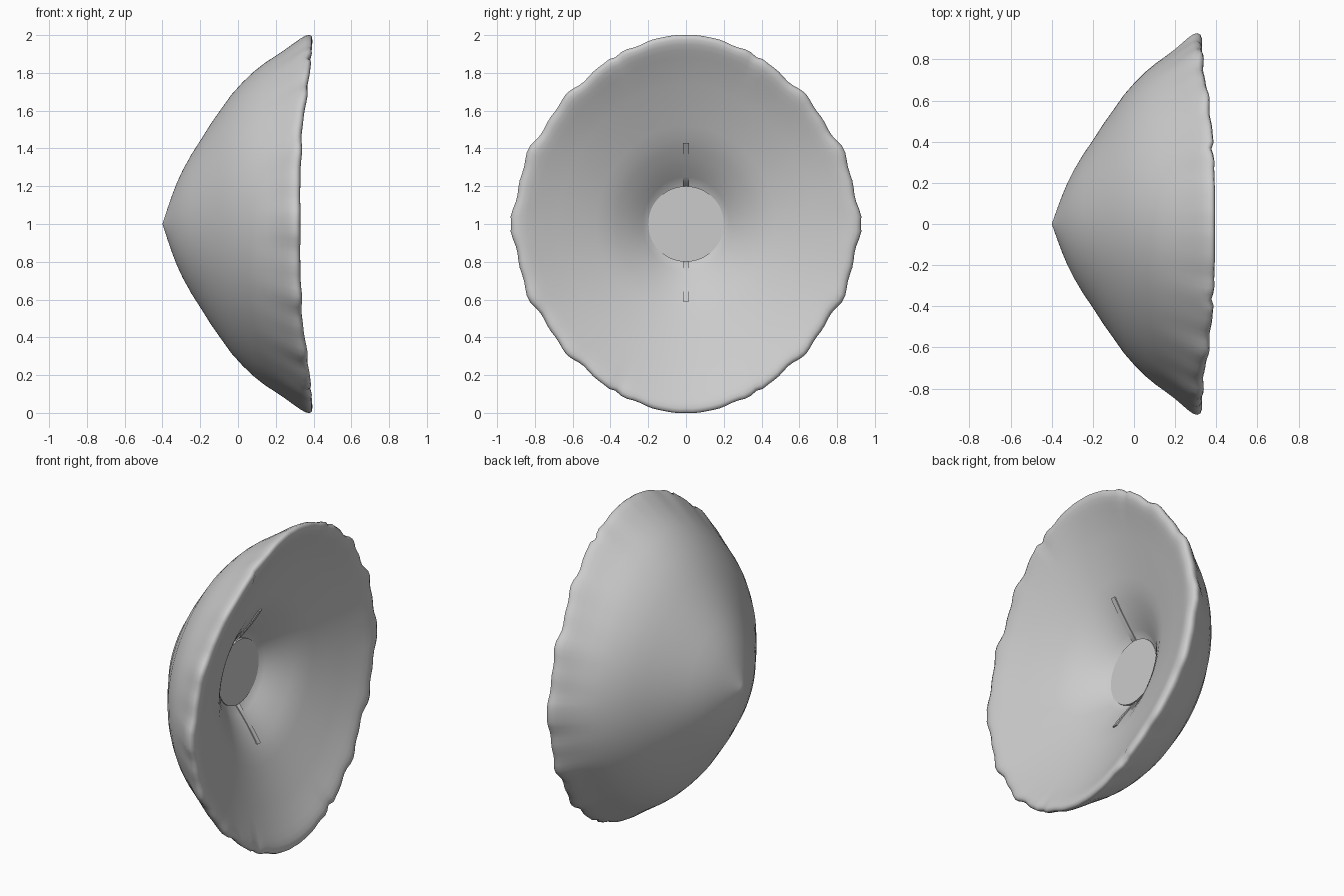
import bpy, bmesh
from math import sin, cos, pi, radians, exp, asin

if "Cube" in bpy.data.objects:
    bpy.data.objects.remove(bpy.data.objects["Cube"])

SEG = 160
# (fraction of rim radius, depth x) from outer apex, round the lip, to the inner hollow
OUTER = [(0, -.4), (.03, -.39), (.08, -.374), (.15, -.35), (.22, -.323), (.285, -.293), (.37, -.247),
         (.45, -.197), (.53, -.15), (.61, -.098), (.685, -.05), (.75, .002), (.805, .052),
         (.85, .102), (.89, .155), (.925, .2), (.955, .235), (.98, .265)]
LIP = [(.995, .288), (1.0, .308), (.993, .322), (.975, .33), (.95, .33)]
INNER = [(.92, .323), (.88, .31), (.81, .285), (.74, .262), (.66, .235), (.59, .21), (.52, .185),
         (.455, .16), (.4, .13), (.35, .1), (.3, .066), (.25, .028), (.2, -.012), (.1, -.03), (0, -.03)]


def shell_point(t, x, a):
    """Place a profile point at angle a; the chips mirror in y and z."""
    f = asin(min(1, abs(sin(a))))
    edge = max(0, (t - .8) / .2) ** 2
    wave = (.010 * sin(17 * f + 1.2) + .006 * sin(33 * f + .5)) * max(0, cos(f)) ** .5
    notch = exp(-((f - radians(66)) / .025) ** 2)
    k = t * (1 - .035 * sin(2 * f) ** 2 * t + edge * (wave - .02 * notch))
    s = sin(a) ** 2
    x += .07 * s * s * (3 - 2 * s) * t ** 4 + edge * (.6 * wave * sin(2 * f) - .025 * notch)
    return (x, .915 * k * cos(a), 1 + k * sin(a))


def finish(name, bm):
    bmesh.ops.recalc_face_normals(bm, faces=bm.faces)
    me = bpy.data.meshes.new(name)
    bm.to_mesh(me)
    bm.free()
    ob = bpy.data.objects.new(name, me)
    bpy.context.collection.objects.link(ob)
    bpy.ops.object.select_all(action='DESELECT')
    ob.select_set(True)
    bpy.context.view_layer.objects.active = ob
    bpy.ops.object.shade_smooth_by_angle(angle=radians(60))
    return ob


# Thick bowl-shaped shell with rounded, chipped lip
bm = bmesh.new()
rings = []
for t, x in OUTER + LIP + INNER:
    if t == 0:
        rings.append([bm.verts.new((x, 0, 1))])
    else:
        rings.append([bm.verts.new(shell_point(t, x, 2 * pi * i / SEG)) for i in range(SEG)])
for r0, r1 in zip(rings, rings[1:]):
    for i in range(SEG):
        j = (i + 1) % SEG
        if len(r0) == 1:
            bm.faces.new((r0[0], r1[i], r1[j]))
        elif len(r1) == 1:
            bm.faces.new((r0[i], r1[0], r0[j]))
        else:
            bm.faces.new((r0[i], r1[i], r1[j], r0[j]))
finish("shell", bm)

# Flat round plate in the bottom of the hollow
bm = bmesh.new()
rim = [[bm.verts.new((x, .2 * cos(2 * pi * i / 48), 1 + .2 * sin(2 * pi * i / 48)))
        for i in range(48)] for x in (-.03, .004)]
bm.faces.new(rim[0])
bm.faces.new(rim[1])
for i in range(48):
    j = (i + 1) % 48
    bm.faces.new((rim[0][i], rim[0][j], rim[1][j], rim[1][i]))
finish("centre_plate", bm)


# Slim ribs running up and down the hollow from the plate
def rib(name, side, length):
    bm = bmesh.new()
    prev = None
    pts = [(.19, -.015), (.25, .03), (.3, .068), (.35, .103), (length, .137 + (length - .4) * .55)]
    for r, x in pts:
        z = 1 + side * r
        ring = [bm.verts.new(p) for p in ((x - .04, -.015, z), (x + .006, -.015, z),
                                          (x + .006, .015, z), (x - .04, .015, z))]
        if prev:
            for i in range(4):
                j = (i + 1) % 4
                bm.faces.new((prev[i], prev[j], ring[j], ring[i]))
        else:
            bm.faces.new(ring)
        prev = ring
    bm.faces.new(prev)
    finish(name, bm)


rib("upper_rib", 1, .43)
rib("lower_rib", -1, .41)
